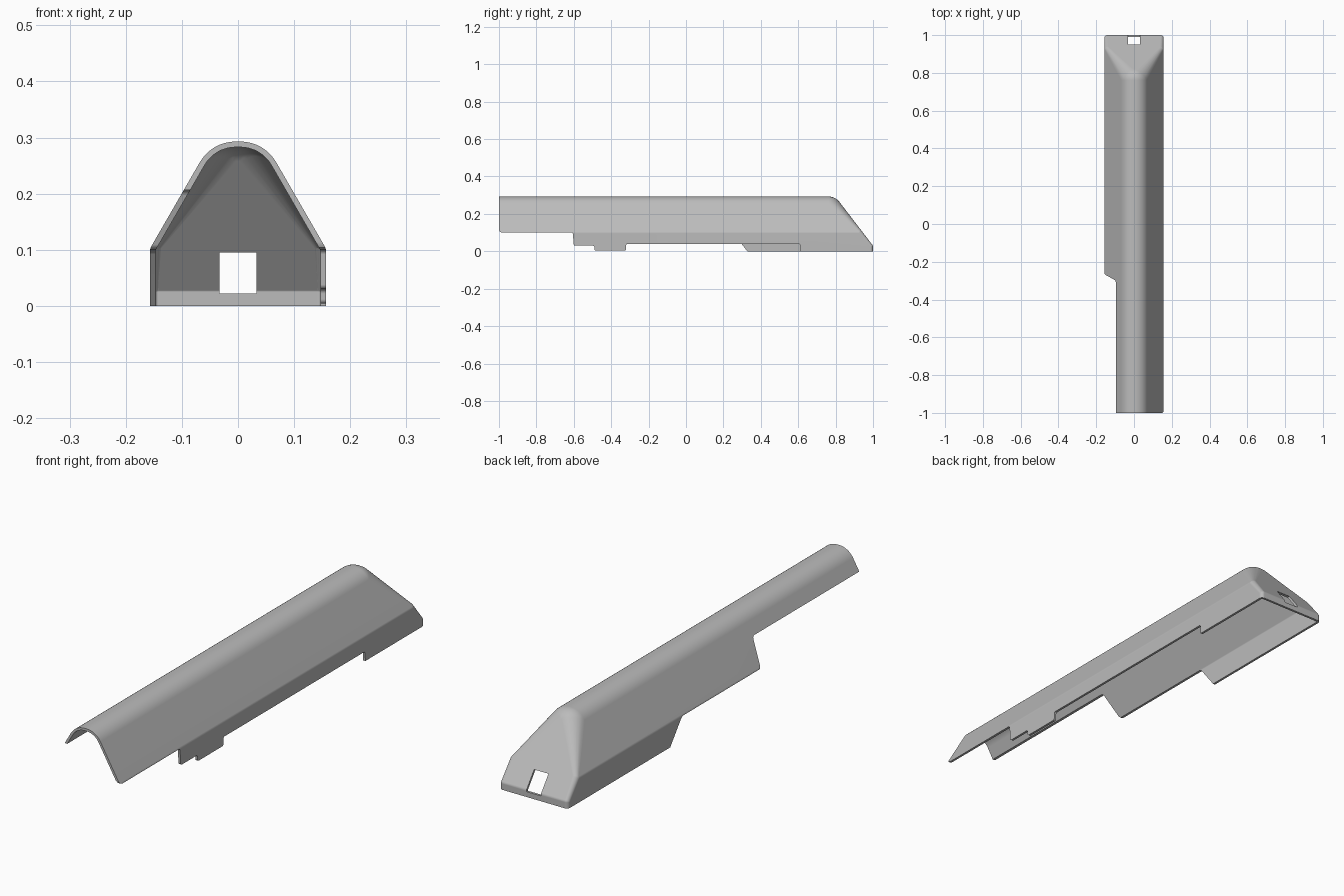
import bpy, bmesh, math
from mathutils import Matrix, Vector

if "Cube" in bpy.data.objects:
    bpy.data.objects.remove(bpy.data.objects["Cube"], do_unlink=True)

WALL = 0.01
HALF = 0.157          # half width
TOP = 0.293           # height
TILT = math.radians(37.5)

grey = bpy.data.materials.new("plastic_grey")
grey.use_nodes = True
grey.diffuse_color = (0.5, 0.5, 0.5, 1)
grey.node_tree.nodes["Principled BSDF"].inputs["Base Color"].default_value = (0.5, 0.5, 0.5, 1)


def plane(normal, point):
    n = Vector(normal).normalized()
    return n, n.dot(Vector(point))


# Planes that bound the body (right half, mirrored for the left)
side = plane((1, 0, 0), (HALF, 0, 0))
roof = plane((math.sqrt(3), 0, 1), (HALF, 0, 0.102))
top = plane((0, 0, 1), (0, 0, TOP))
slope = plane((0, math.cos(TILT), math.sin(TILT)), (0, 0.798, TOP))
back = plane((0, 1, 0), (0, 1, 0))
front = plane((0, -1, 0), (0, -1.1, 0))
below = plane((0, 0, -1), (0, 0, -0.1))

# Every rounded corner: three planes it touches and its radius
CORNERS = [
    (top, roof, front, 0.074), (top, roof, slope, 0.074),
    (side, roof, front, 0.02), (side, roof, slope, 0.02),
    (side, slope, back, 0.015),
    (side, back, below, 0.015), (side, front, below, 0.015),
]


def add_object(name, bm):
    mesh = bpy.data.meshes.new(name)
    bmesh.ops.recalc_face_normals(bm, faces=bm.faces[:])
    bm.to_mesh(mesh)
    bm.free()
    obj = bpy.data.objects.new(name, mesh)
    bpy.context.collection.objects.link(obj)
    mesh.materials.append(grey)
    return obj


def rounded_body(inset):
    """Hull of balls that sit in the corners, shrunk by inset."""
    bm = bmesh.new()
    for *planes, radius in CORNERS:
        rows = Matrix([p[0] for p in planes])
        centre = rows.inverted() @ Vector([p[1] - radius for p in planes])
        for sign in (1, -1):
            place = Matrix.Translation((sign * centre.x, centre.y, centre.z))
            bmesh.ops.create_uvsphere(
                bm, u_segments=48, v_segments=24, radius=radius - inset,
                matrix=place @ Matrix.Rotation(math.pi / 2, 4, "X"))
    hull = bmesh.ops.convex_hull(bm, input=bm.verts[:])
    spare = {g for g in hull["geom_interior"] + hull["geom_unused"]
             if isinstance(g, bmesh.types.BMVert)}
    bmesh.ops.delete(bm, geom=list(spare), context="VERTS")
    bmesh.ops.dissolve_limit(bm, angle_limit=math.radians(0.5),
                             verts=bm.verts[:], edges=bm.edges[:])
    return bm


def trim(bm, point, normal):
    cut = bmesh.ops.bisect_plane(
        bm, geom=bm.verts[:] + bm.edges[:] + bm.faces[:],
        plane_co=point, plane_no=normal, clear_outer=True)
    rim = [e for e in cut["geom_cut"] if isinstance(e, bmesh.types.BMEdge)]
    bmesh.ops.contextual_create(bm, geom=rim)


def side_cutter(name, outline, x0, x1, rounding):
    """Side outline (y, z) pushed across x, with softened corners."""
    bm = bmesh.new()
    face = bm.faces.new([bm.verts.new((x0, y, z)) for y, z in outline])
    pushed = bmesh.ops.extrude_face_region(bm, geom=[face])
    verts = [g for g in pushed["geom"] if isinstance(g, bmesh.types.BMVert)]
    bmesh.ops.translate(bm, verts=verts, vec=(x1 - x0, 0, 0))
    if rounding:
        across = [e for e in bm.edges
                  if abs(e.verts[0].co.x - e.verts[1].co.x) > 0.01]
        bmesh.ops.bevel(bm, geom=across, offset=rounding, segments=4,
                        profile=0.5, affect="EDGES")
    return add_object(name, bm)


# Outer body, cut flat at the open front and the underside
outer = rounded_body(0)
trim(outer, (0, -1, 0), (0, -1, 0))
trim(outer, (0, 0, 0), (0, 0, -1))
cover = add_object("cover_shell", outer)

cutters = [
    add_object("hollow_cutter", rounded_body(WALL)),
    # lower edge on the +x side, with its small tab
    side_cutter("left_edge_cutter", [
        (-1.1, 0.1), (-0.605, 0.1), (-0.6, 0.03), (-0.49, 0.03),
        (-0.49, 0.004), (-0.32, 0.004), (-0.32, 0.04), (0.61, 0.04),
        (0.615, -0.08), (-1.1, -0.08)], 0.06, 0.3, 0.008),
    # deep front opening and lower edge on the -x side
    side_cutter("right_edge_cutter", [
        (-1.1, 0.207), (-0.3, 0.207), (-0.265, 0.1), (0.25, 0.1),
        (0.39, -0.08), (-1.1, -0.08)], -0.3, -0.03, 0.01),
    # front corner on the +x side
    side_cutter("front_corner_cutter", [
        (-1.1, 0.05), (-0.985, 0.05), (-0.985, 0.1), (-0.995, 0.104),
        (-1.001, 0.116), (-1.1, 0.116)], 0.06, 0.3, 0),
    # rear window
    side_cutter("window_cutter", [
        (0.9, 0.022), (1.1, 0.022), (1.1, 0.095), (0.9, 0.095)],
        -0.033, 0.033, 0),
]

bpy.context.view_layer.objects.active = cover
for cutter in cutters:
    mod = cover.modifiers.new(cutter.name, "BOOLEAN")
    mod.operation = "DIFFERENCE"
    mod.solver = "EXACT"
    mod.object = cutter
    bpy.ops.object.modifier_apply(modifier=mod.name)
    bpy.data.objects.remove(cutter, do_unlink=True)

# Smooth shading with sharp rims
bpy.ops.object.select_all(action="DESELECT")
cover.select_set(True)
bpy.ops.object.shade_smooth_by_angle(angle=math.radians(30))
soft = cover.modifiers.new("even_shading", "WEIGHTED_NORMAL")
soft.keep_sharp = True
